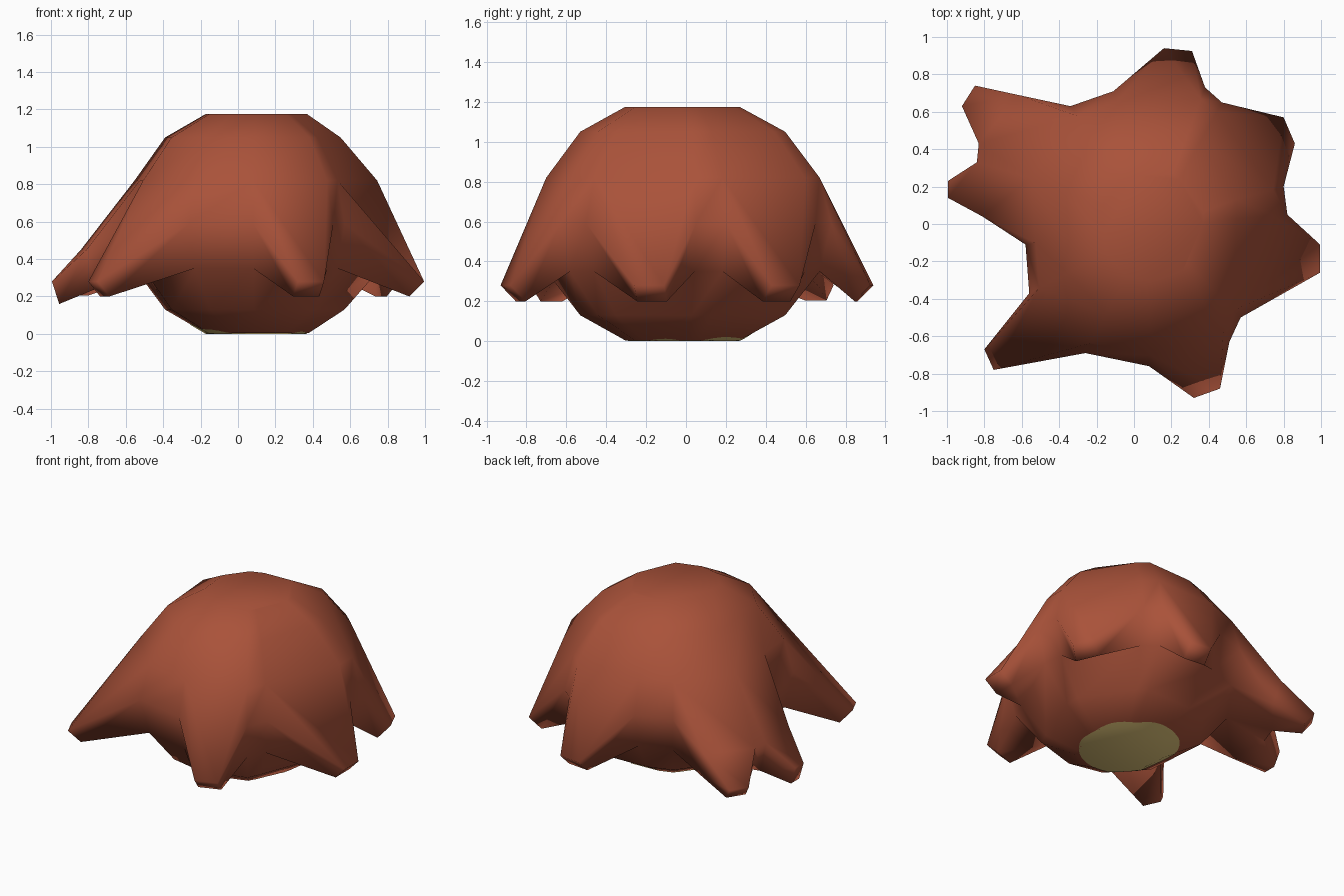
import bpy, bmesh, math
from mathutils import Vector

if "Cube" in bpy.data.objects:
    bpy.data.objects.remove(bpy.data.objects["Cube"])

CX, CY = 0.10, -0.02


def material(name, rgb):
    m = bpy.data.materials.new(name)
    m.diffuse_color = (*rgb, 1)
    m.use_nodes = True
    m.node_tree.nodes["Principled BSDF"].inputs["Base Color"].default_value = m.diffuse_color
    return m


brick = material("brick red", (0.40, 0.085, 0.042))
sand = material("sand yellow", (0.78, 0.58, 0.20))

# Outline of the round body seen from above: the edges of each arm root
COLS = [(0.57, -0.50), (0.82, 0.05), (0.80, 0.20), (0.47, 0.65), (0.38, 0.73),
        (-0.11, 0.71), (-0.34, 0.63), (-0.61, 0.27), (-0.58, -0.11),
        (-0.56, -0.37), (-0.26, -0.69), (0.08, -0.76), (0.51, -0.63)]
# Rings of the body: height, share of the outline radius, limit of outline in x
RINGS = [(0.004, 0.385, 0.82), (0.13, 0.69, 0.78), (0.35, 0.92, 0.82),
         (0.59, 1.0, 0.82), (0.82, 0.92, 0.80), (1.05, 0.69, 0.75),
         (1.175, 0.385, 0.80)]
LOW, MID, TOP = 2, 3, 4
N = len(COLS)

bm = bmesh.new()
grid = [[bm.verts.new((CX + (min(x, lim) - CX) * s, CY + (y - CY) * s, z))
         for x, y in COLS] for z, s, lim in RINGS]
face = bm.faces.new

# Body skin, left open where the arms grow out
arm_cols = {0, 2, 4, 6, 7, 9, 11}
face(grid[0])
face(grid[-1])
for r in range(len(RINGS) - 1):
    for c in range(N):
        if r in (LOW, MID) and c in arm_cols:
            continue
        d = (c + 1) % N
        face((grid[r][c], grid[r][d], grid[r + 1][d], grid[r + 1][c]))


def section(p, q, top, low, inset):
    """End section of an arm: upper pair, then lower pair set inwards."""
    out = [Vector((*p, top)), Vector((*q, top))]
    mid = (out[0] + out[1]) / 2
    shift = Vector((CX - mid.x, CY - mid.y, 0)).normalized() * inset
    for v in (out[1], out[0]):
        out.append(Vector((v.x, v.y, low)) + shift)
    return [bm.verts.new(v) for v in out]


def side(c, upper, lower):
    """Flank of an arm from body column c to one end of a section."""
    face((grid[TOP][c], upper, grid[MID][c]))
    face((grid[MID][c], upper, lower, grid[LOW][c]))


def roof_and_floor(c, s):
    face((grid[TOP][c], grid[TOP][c + 1], s[1], s[0]))
    face((grid[LOW][c], s[3], s[2], grid[LOW][c + 1]))


# Single arms
for c, p, q in [(0, (0.995, -0.26), (0.995, -0.11)),
                (2, (0.86, 0.43), (0.80, 0.57)),
                (4, (0.31, 0.925), (0.16, 0.94)),
                (9, (-0.80, -0.67), (-0.75, -0.78)),
                (11, (0.32, -0.93), (0.46, -0.88))]:
    s = section(p, q, 0.28, 0.20, 0.08)
    roof_and_floor(c, s)
    side(c, s[0], s[3])
    side(c + 1, s[1], s[2])
    face(s)

# Forked arm: a broad root that splits into two tips
back = section((-0.62, 0.69), (-0.83, 0.43), 0.45, 0.28, 0.05)
front = section((-0.84, 0.33), (-0.81, 0.04), 0.45, 0.24, 0.05)
roof_and_floor(6, back)
roof_and_floor(7, front)
side(6, back[0], back[3])
side(8, front[1], front[2])
face((grid[TOP][7], front[0], back[1]))
face((grid[LOW][7], back[2], front[3]))
face((back[1], front[0], front[3], back[2]))
for root, p, q, low, inset in [(back, (-0.85, 0.74), (-0.92, 0.63), 0.205, 0.06),
                               (front, (-0.995, 0.23), (-0.995, 0.14), 0.16, 0.04)]:
    tip = section(p, q, 0.28, low, inset)
    for i in range(4):
        j = (i + 1) % 4
        face((root[i], root[j], tip[j], tip[i]))
    face(tip)

bmesh.ops.delete(bm, geom=[v for v in bm.verts if not v.link_faces], context='VERTS')
bmesh.ops.recalc_face_normals(bm, faces=bm.faces)
mesh = bpy.data.meshes.new("body_with_arms")
bm.to_mesh(mesh)
bm.free()
mesh.materials.append(brick)
mesh.shade_smooth()
body = bpy.data.objects.new("body_with_arms", mesh)
bpy.context.collection.objects.link(body)
bpy.context.view_layer.update()

# Round mouth patch that hugs the underside of the body
MX, MY, MR = 0.055, 0.02, 0.315
bm = bmesh.new()
loops = []
for k in range(1, 17):
    ring = []
    for i in range(48):
        a = 2 * math.pi * i / 48
        x, y = MX + MR * k / 16 * math.cos(a), MY + MR * k / 16 * math.sin(a)
        hit, loc, *_ = body.ray_cast((x, y, -1), (0, 0, 1))
        ring.append(bm.verts.new((x, y, loc.z - 0.004)))
    loops.append(ring)
bm.faces.new(loops[0][::-1])
for a, b in zip(loops, loops[1:]):
    for i in range(48):
        j = (i + 1) % 48
        bm.faces.new((a[i], b[i], b[j], a[j]))
bmesh.ops.recalc_face_normals(bm, faces=bm.faces)
if sum(f.normal.z for f in bm.faces) > 0:
    bmesh.ops.reverse_faces(bm, faces=bm.faces)
mouth_mesh = bpy.data.meshes.new("mouth_patch")
bm.to_mesh(mouth_mesh)
bm.free()
mouth_mesh.materials.append(sand)
mouth_mesh.shade_smooth()
mouth_mesh.normals_split_custom_set_from_vertices(
    [Vector((0.9 * (v.co.x - CX), 0.9 * (v.co.y - CY), -1)).normalized()
     for v in mouth_mesh.vertices])
mouth = bpy.data.objects.new("mouth_patch", mouth_mesh)
bpy.context.collection.objects.link(mouth)
